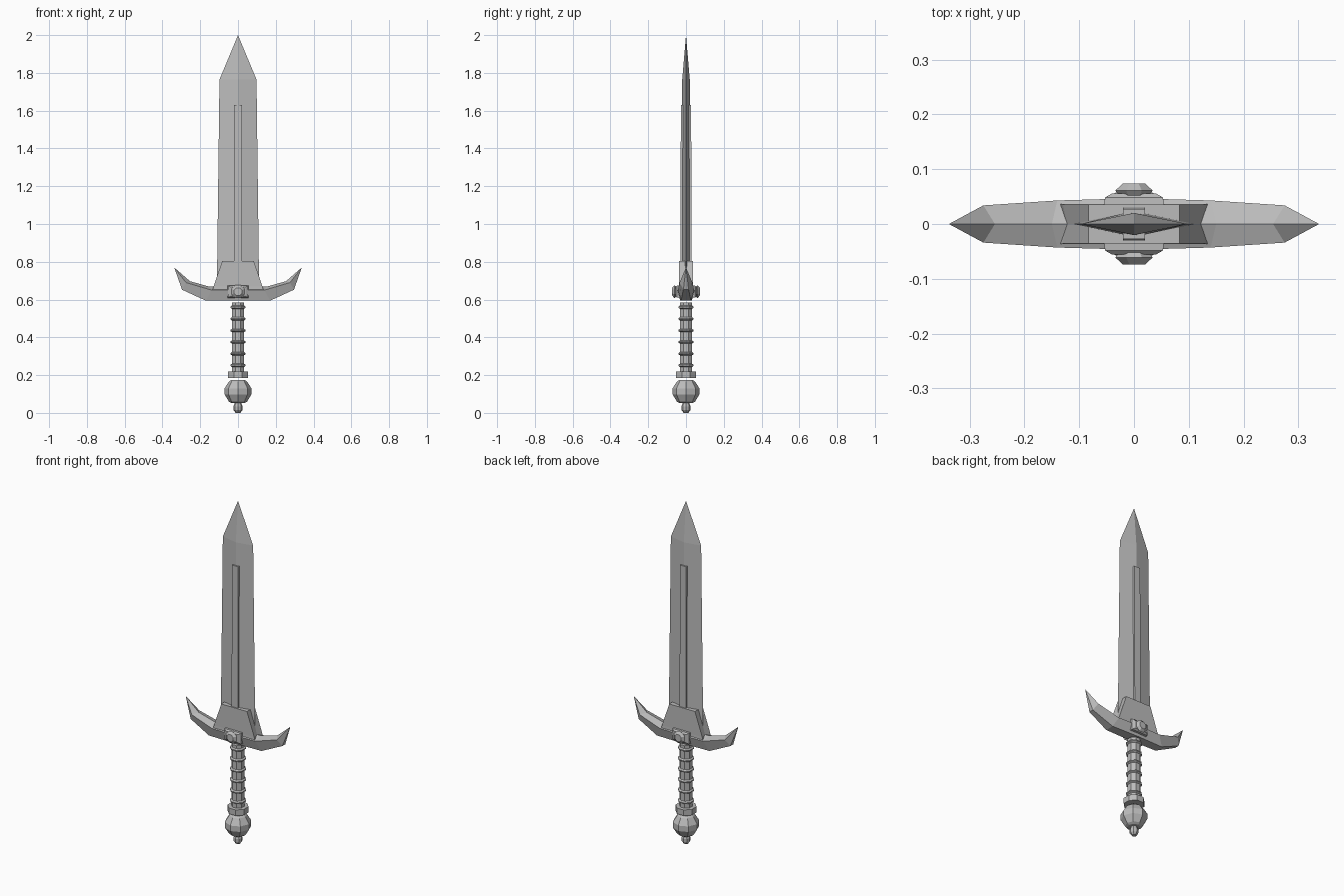
import bpy, bmesh, math
from mathutils import Matrix

cube = bpy.data.objects.get("Cube")
if cube:
    bpy.data.objects.remove(cube)

steel = bpy.data.materials.new("grey_steel")
steel.use_nodes = True
GREY = (0.5, 0.5, 0.5, 1)
steel.diffuse_color = GREY
steel.node_tree.nodes["Principled BSDF"].inputs["Base Color"].default_value = GREY


def loft(name, rings, matrix=None):
    """Skin a list of equal-length point rings, cap both ends, weld collapsed points."""
    bm = bmesh.new()
    rows = [[bm.verts.new(p) for p in ring] for ring in rings]
    n = len(rows[0])
    for a, b in zip(rows, rows[1:]):
        for i in range(n):
            j = (i + 1) % n
            bm.faces.new((a[i], a[j], b[j], b[i]))
    bm.faces.new(rows[0][::-1])
    bm.faces.new(rows[-1])
    bmesh.ops.remove_doubles(bm, verts=bm.verts, dist=0.0002)
    bmesh.ops.recalc_face_normals(bm, faces=bm.faces)
    if matrix:
        bm.transform(matrix)
    mesh = bpy.data.meshes.new(name)
    bm.to_mesh(mesh)
    bm.free()
    mesh.materials.append(steel)
    obj = bpy.data.objects.new(name, mesh)
    bpy.context.collection.objects.link(obj)
    return obj


def lathe(name, profile, sides=8, turn=0.5, matrix=None):
    """Faceted turned part from (radius, height) pairs."""
    angles = [(i + turn) * math.tau / sides for i in range(sides)]
    return loft(name, [[(r * math.cos(a), r * math.sin(a), z) for a in angles]
                       for r, z in profile], matrix)


def rect(x, y, z):
    return [(-x, -y, z), (x, -y, z), (x, y, z), (-x, y, z)]


def diamond(x, y, z):
    return [(-x, 0, z), (0, -y, z), (x, 0, z), (0, y, z)]


# Blade with diamond section, and raised central rib
loft("blade", [diamond(0.112, 0.024, 0.64), diamond(0.098, 0.02, 1.765),
               diamond(0, 0, 2.0)])
loft("blade_rib", [rect(0.02, 0.031, 0.65), rect(0.02, 0.027, 1.63)])


# Blade collar: tapered block with slightly hollow ends
def hollow(x, dip, y, z):
    return [(-x, -y, z), (x, -y, z), (x - dip, 0, z), (x, y, z),
            (-x, y, z), (dip - x, 0, z)]


loft("blade_collar", [hollow(0.137, 0.009, 0.037, 0.645),
                      hollow(0.13, 0.008, 0.036, 0.668),
                      hollow(0.083, 0, 0.036, 0.805)])


# Crossguard: ridged section swept from one tip to the other
def guard_ring(top, mid, bottom, width, base):
    (tx, tz), (mx, mz), (bx, bz) = top, mid, bottom
    return [(tx, 0, tz), (mx, width, mz), (bx, base, bz),
            (bx, -base, bz), (mx, -width, mz)]


TIP = (0.338, 0.77)
half = [
    guard_ring((0, 0.668), (0, 0.65), (0, 0.594), 0.047, 0.03),
    guard_ring((0.15, 0.668), (0.14, 0.65), (0.17, 0.594), 0.043, 0.026),
    guard_ring((0.254, 0.697), (0.275, 0.69), (0.296, 0.652), 0.034, 0.014),
    guard_ring(TIP, TIP, TIP, 0, 0),
]
mirrored = [[(-x, y, z) for x, y, z in ring] for ring in half[:0:-1]]
loft("crossguard", mirrored + half)

# Boss plate and faceted stud on each face of the guard
for side, sign in (("front", 1), ("back", -1)):
    face = Matrix.Translation((0, 0, 0.642)) @ Matrix.Rotation(sign * math.pi / 2, 4, 'X')
    loft(side + "_boss_plate", [rect(0.055, 0.033, 0.03), rect(0.053, 0.032, 0.048),
                                rect(0.04, 0.024, 0.056)], face)
    lathe(side + "_stud", [(0.027, 0.045), (0.03, 0.053), (0.037, 0.061),
                           (0.022, 0.074)], matrix=face)

# Grip with evenly spaced binding rings
lathe("grip", [(0.035, 0.2), (0.035, 0.585)])
for i in range(6):
    z = 0.252 + i * 0.0615
    lathe("grip_ring_%d" % (i + 1), [(0.034, z - 0.009), (0.044, z - 0.003),
                                     (0.044, z + 0.003), (0.034, z + 0.009)])
lathe("grip_end_collar", [(0.057, 0.186), (0.057, 0.22)])

# Pommel and its end knob
lathe("pommel", [(0.035, 0.052), (0.048, 0.06), (0.071, 0.098), (0.071, 0.13),
                 (0.048, 0.166), (0.035, 0.175)], turn=0)
lathe("pommel_knob", [(0.012, 0), (0.023, 0.014), (0.024, 0.035), (0.016, 0.055)], turn=0)
